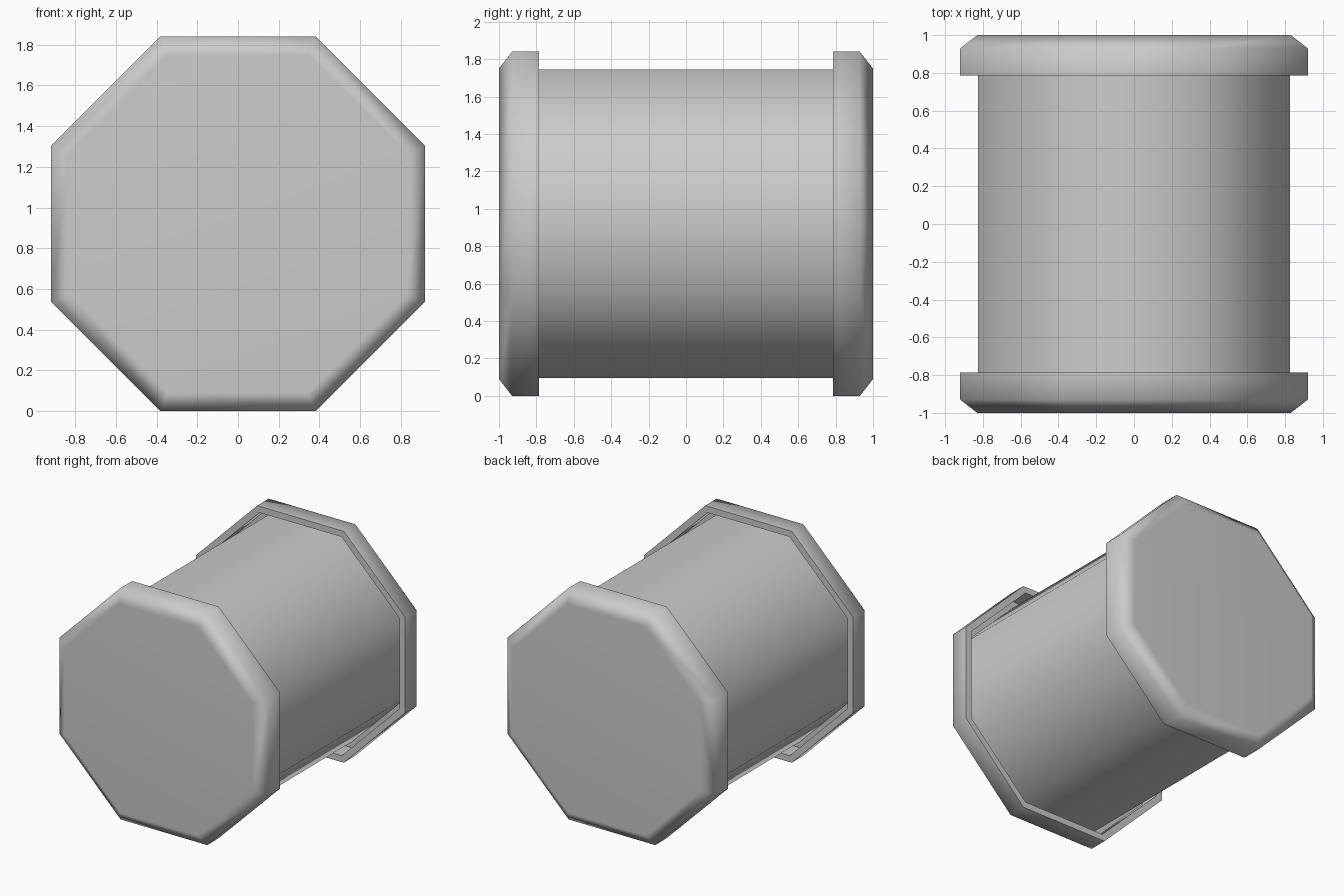
import bpy, bmesh, math

cube = bpy.data.objects.get("Cube")
if cube:
    bpy.data.objects.remove(cube)

SIDES = 8
CENTRE_Z = 0.92

grey = bpy.data.materials.new("plain grey")
grey.use_nodes = True
colour = (0.6, 0.6, 0.6, 1)
grey.diffuse_color = colour
grey.node_tree.nodes["Principled BSDF"].inputs["Base Color"].default_value = colour


def octagon_loft(name, profile, close_ends):
    """Loft octagons along y from (apothem, y) pairs."""
    bm = bmesh.new()
    rings = []
    for apothem, y in profile:
        r = apothem / math.cos(math.pi / SIDES)
        angles = [(i + 0.5) * math.tau / SIDES for i in range(SIDES)]
        rings.append([bm.verts.new((r * math.cos(a), y, CENTRE_Z + r * math.sin(a)))
                      for a in angles])
    for a, b in zip(rings, rings[1:]):
        for i in range(SIDES):
            j = (i + 1) % SIDES
            bm.faces.new((a[i], a[j], b[j], b[i]))
    if close_ends:
        bm.faces.new(rings[0])
        bm.faces.new(rings[-1])
    bmesh.ops.recalc_face_normals(bm, faces=bm.faces)
    mesh = bpy.data.meshes.new(name)
    bm.to_mesh(mesh)
    bm.free()
    mesh.materials.append(grey)
    obj = bpy.data.objects.new(name, mesh)
    bpy.context.collection.objects.link(obj)
    bpy.ops.object.select_all(action='DESELECT')
    obj.select_set(True)
    bpy.context.view_layer.objects.active = obj
    bpy.ops.object.shade_smooth_by_angle(angle=math.radians(60))
    weighted = obj.modifiers.new("Weighted normals", 'WEIGHTED_NORMAL')
    weighted.keep_sharp = True
    return obj


# Barrel running between the caps
octagon_loft("barrel", [(0.825, -0.95), (0.825, 0.95)], True)

# Cup-shaped caps: chamfered outside, thin lip, hollow inside
cup = [(0.83, 1.0), (0.92, 0.93), (0.92, 0.785), (0.87, 0.785), (0.87, 0.94)]
for name, side in (("front_cap", -1), ("back_cap", 1)):
    octagon_loft(name, [(a, y * side) for a, y in cup], True)
